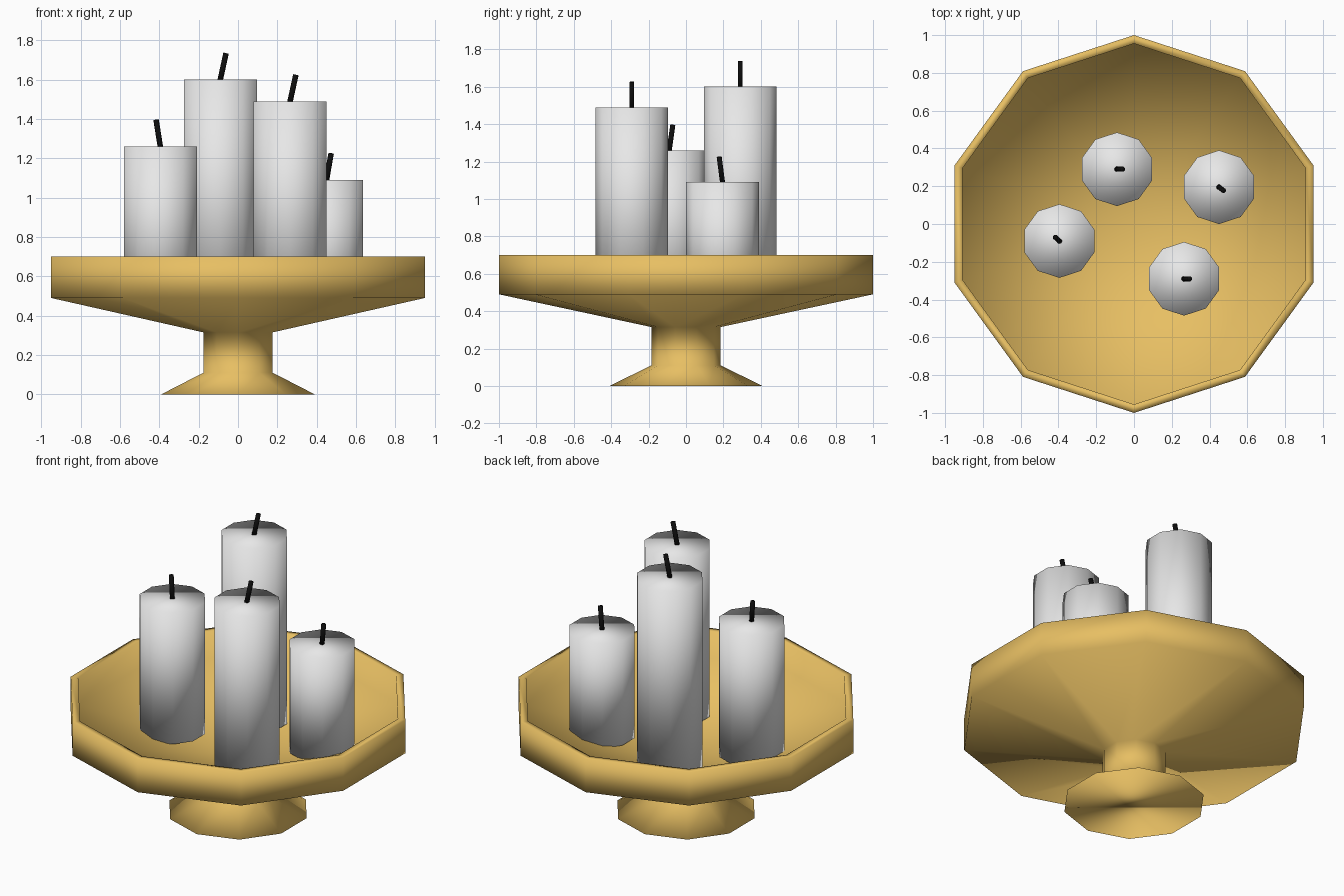
import bpy
import bmesh
import math
from mathutils import Vector

cube = bpy.data.objects.get("Cube")
if cube:
    bpy.data.objects.remove(cube, do_unlink=True)

SIDES = 10


def material(name, colour, rough=0.6):
    m = bpy.data.materials.new(name)
    m.use_nodes = True
    m.diffuse_color = (*colour, 1)
    bsdf = m.node_tree.nodes["Principled BSDF"]
    bsdf.inputs["Base Color"].default_value = (*colour, 1)
    bsdf.inputs["Roughness"].default_value = rough
    return m


gold = material("warm gold", (0.8, 0.52, 0.125))
wax = material("white wax", (0.8, 0.8, 0.8))
black = material("wick black", (0.004, 0.004, 0.004))


def lathe(name, profile, mat, location=(0, 0, 0)):
    """Spin (radius, height) points into a smooth ten-sided solid.
    A radius of zero at the end closes the solid with a point."""
    bm = bmesh.new()
    rings = []
    for r, z in profile:
        if r == 0:
            rings.append([bm.verts.new((0, 0, z))])
            continue
        ring = []
        for i in range(SIDES):
            a = math.pi / 2 + math.tau * i / SIDES
            ring.append(bm.verts.new((r * math.cos(a), r * math.sin(a), z)))
        rings.append(ring)
    for low, high in zip(rings, rings[1:]):
        for i in range(SIDES):
            j = (i + 1) % SIDES
            if len(high) == 1:
                bm.faces.new((low[i], low[j], high[0]))
            else:
                bm.faces.new((low[i], low[j], high[j], high[i]))
    # Flat end caps
    bm.faces.new(rings[0][::-1])
    if len(rings[-1]) > 1:
        bm.faces.new(rings[-1])
    for f in bm.faces:
        f.smooth = True
    mesh = bpy.data.meshes.new(name)
    bm.to_mesh(mesh)
    bm.free()
    mesh.materials.append(mat)
    obj = bpy.data.objects.new(name, mesh)
    obj.location = location
    bpy.context.collection.objects.link(obj)
    return obj


# Footed dish: flared foot, stem, shallow bowl with a thin rim
lathe("footed_dish", [
    (0.41, 0), (0.185, 0.11), (0.185, 0.315), (1.0, 0.49), (1.0, 0.70),
    (0.955, 0.70), (0.955, 0.53), (0, 0.35),
], gold)

# Candles: x, y, top height, and lean of the wick tip in x and y
candles = {
    "left_front": (0.265, -0.29, 1.49, 0.03, 0),
    "right": (-0.395, -0.09, 1.26, -0.022, 0.02),
    "back": (-0.09, 0.29, 1.60, 0.03, 0),
    "left_back": (0.45, 0.195, 1.09, 0.024, -0.018),
}
BOTTOM = 0.43
for label, (x, y, top, lean_x, lean_y) in candles.items():
    lathe(label + "_candle", [(0.195, 0), (0.195, top - BOTTOM)], wax, (x, y, BOTTOM))
    # Leaning wick, rooted just inside the wax
    wick = lathe(label + "_wick", [(0.014, -0.03), (0.014, 0.138)], black, (x, y, top))
    lean = Vector((lean_x, lean_y, 0.138))
    wick.rotation_euler = lean.to_track_quat("Z", "Y").to_euler()
